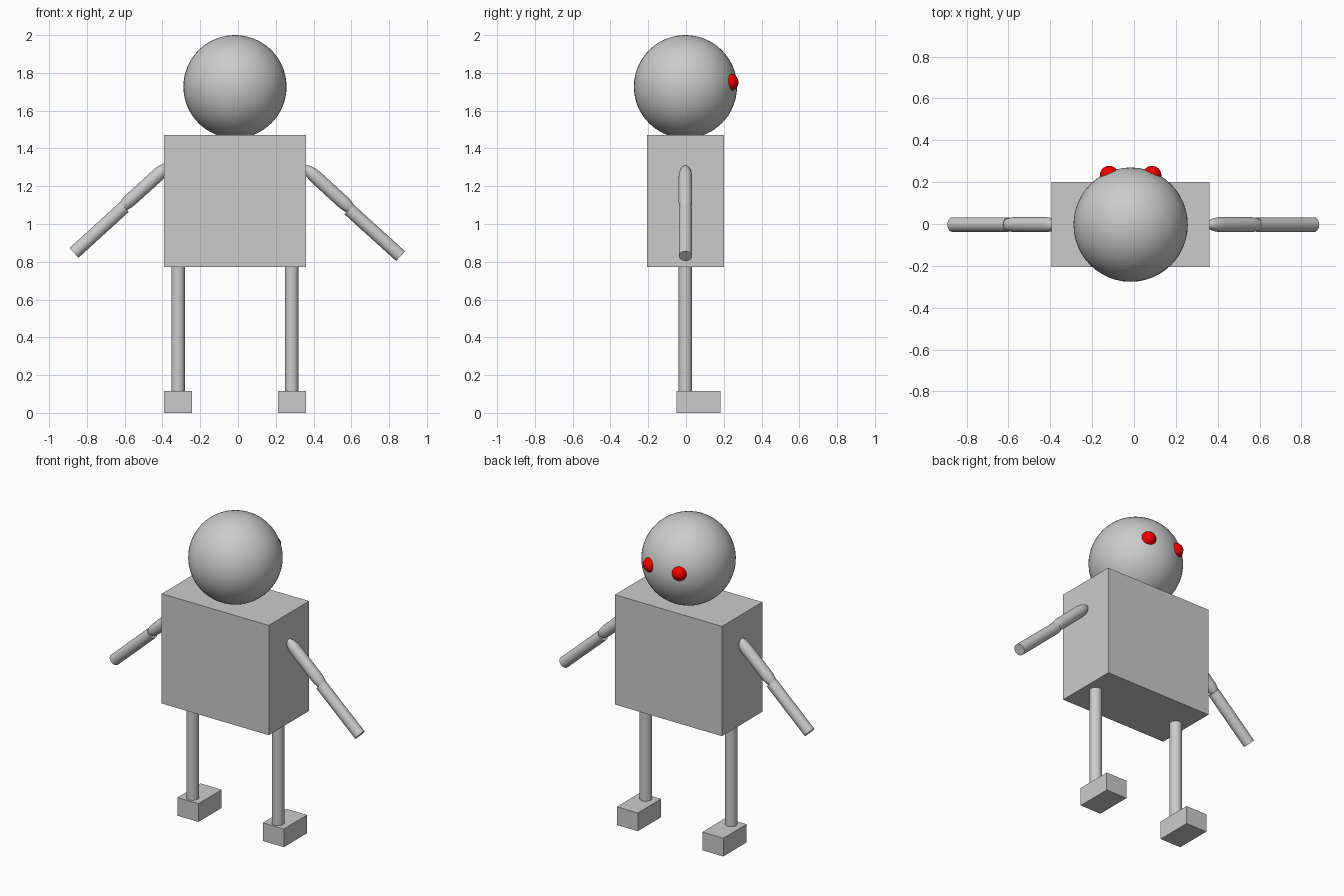
import bpy
from math import radians
from mathutils import Vector

if "Cube" in bpy.data.objects:
    bpy.data.objects.remove(bpy.data.objects["Cube"])

CX = -0.016   # body mid-line
CY = -0.003


def smooth(ob):
    bpy.ops.object.shade_smooth_by_angle(angle=radians(40))
    return ob


def box(name, x, y, z):
    """Box from (min, max) ranges."""
    bpy.ops.mesh.primitive_cube_add(size=1, location=[sum(r) / 2 for r in (x, y, z)])
    ob = bpy.context.object
    ob.name = name
    ob.scale = [r[1] - r[0] for r in (x, y, z)]
    return ob


def ball(name, loc, r, segs=48, rings=32):
    bpy.ops.mesh.primitive_uv_sphere_add(segments=segs, ring_count=rings, radius=r, location=loc)
    ob = bpy.context.object
    ob.name = name
    return smooth(ob)


def align(ob, a, b):
    ob.rotation_mode = 'QUATERNION'
    ob.rotation_quaternion = (b - a).to_track_quat('Z', 'Y')


def rod(name, a, b, r):
    a, b = Vector(a), Vector(b)
    bpy.ops.mesh.primitive_cylinder_add(vertices=24, radius=r, depth=(b - a).length, location=(a + b) / 2)
    ob = bpy.context.object
    ob.name = name
    align(ob, a, b)
    return smooth(ob)


def capsule(name, a, b, r):
    """Rod with long rounded ends, each a quarter of the length."""
    a, b = Vector(a), Vector(b)
    ob = ball(name, (a + b) / 2, 1, 24, 17)
    q = (b - a).length / 4
    for v in ob.data.vertices:
        z = v.co.z
        v.co = (v.co.x * r, v.co.y * r, z * q + (q if z > 0 else -q))
    align(ob, a, b)
    return ob


red = bpy.data.materials.new("red")
red.diffuse_color = (0.9, 0.0, 0.0, 1)
red.use_nodes = True
red.node_tree.nodes["Principled BSDF"].inputs["Base Color"].default_value = red.diffuse_color

# Torso and head
box("torso", (CX - 0.377, CX + 0.377), (CY - 0.203, CY + 0.203), (0.773, 1.472))
ball("head", (CX, CY, 1.727), 0.273)

# Eyes, legs and feet
for side, s in (("left", -1), ("right", 1)):
    eye = ball(side + "_eye", (CX + s * 0.102, 0.233, 1.75), 0.045, 24, 16)
    eye.data.materials.append(red)
    lx = CX + s * 0.301
    rod(side + "_leg", (lx, CY, 0.1), (lx, CY, 0.79), 0.036)
    box(side + "_foot", (lx - 0.074, lx + 0.074), (-0.051, 0.183), (0, 0.116))

# Arms: rounded upper arm and plain forearm
capsule("right_upper_arm", (0.35, CY, 1.305), (0.618, CY, 1.06), 0.036)
rod("right_forearm", (0.588, CY, 1.077), (0.861, CY, 0.83), 0.035)
capsule("left_upper_arm", (-0.36, CY, 1.318), (-0.63, CY, 1.073), 0.036)
rod("left_forearm", (-0.602, CY, 1.09), (-0.868, CY, 0.847), 0.035)
